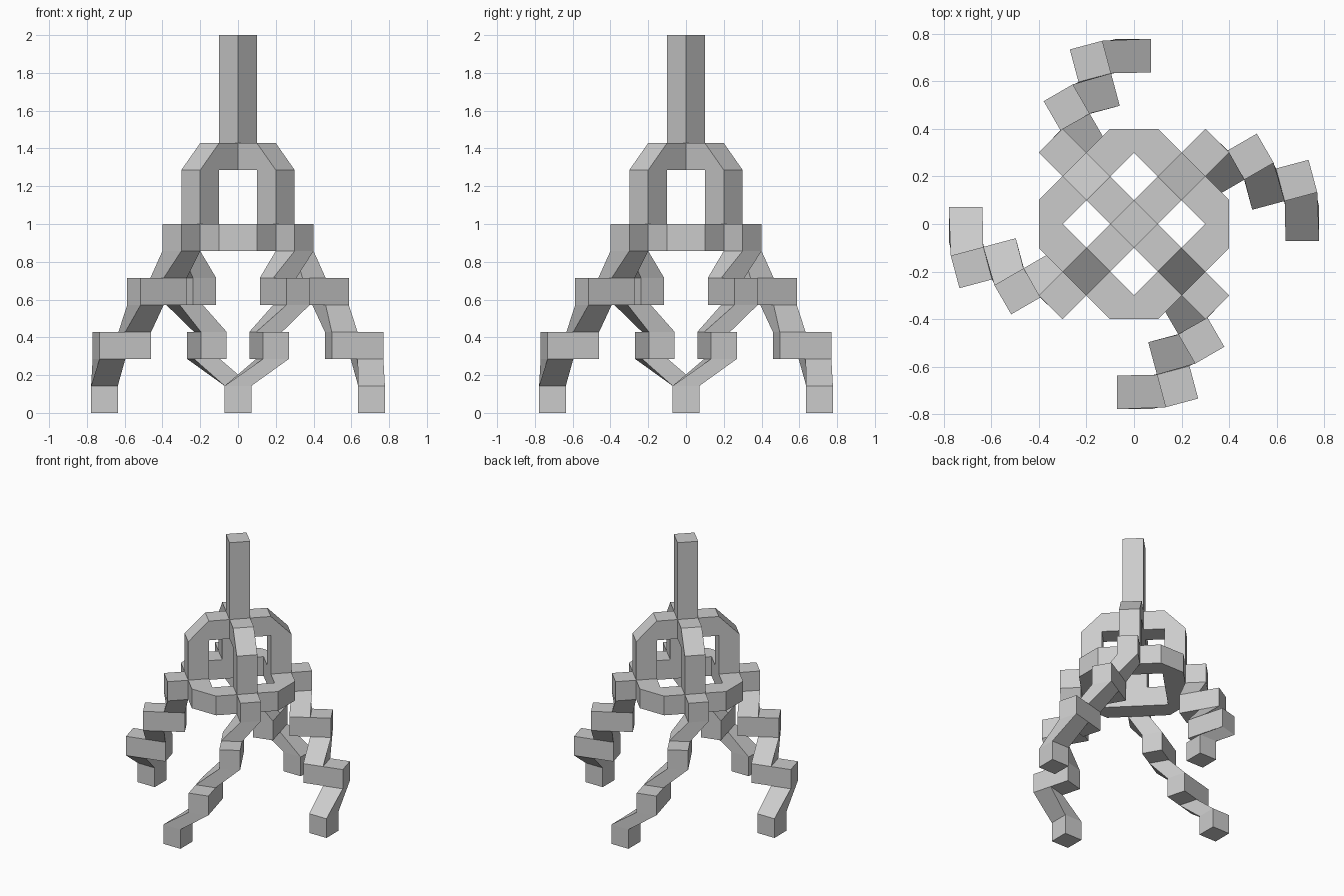
import bpy
from math import cos, sin, radians

if "Cube" in bpy.data.objects:
    bpy.data.objects.remove(bpy.data.objects["Cube"])

U = 2 / 14            # height of one step
D = 0.2 / 2 ** 0.5    # width of the square section
parts, uses = {}, {}


def square(r, ang, h=D / 2):
    """Counter-clockwise square, centred at radius r and turned to face ang."""
    c, s = cos(radians(ang)), sin(radians(ang))
    return [((r + a) * c - b * s, (r + a) * s + b * c)
            for a, b in ((-h, -h), (h, -h), (h, h), (-h, h))]


def turn(pts, ang):
    c, s = cos(radians(ang)), sin(radians(ang))
    return [(x * c - y * s, x * s + y * c) for x, y in pts]


def cell(part, low, z0, z1, high=None):
    """Solid between two outlines; faces shared by two cells are dropped later."""
    key = lambda p, z: (round(p[0], 4) + 0.0, round(p[1], 4) + 0.0, round(z, 4))
    b = [key(p, z0) for p in low]
    t = [key(p, z1) for p in (high or low)]
    n = len(b)
    faces = [b[::-1], t] + [[b[i], b[(i + 1) % n], t[(i + 1) % n], t[i]] for i in range(n)]
    for f in faces:
        f = list(dict.fromkeys(f))
        if len(f) > 2:
            k = frozenset(f)
            uses[k] = uses.get(k, 0) + 1
            parts.setdefault(part, []).append(f)


# centre post and the hub of the crossed arches
cell("arch_frame", square(0, 45), 9 * U, 10 * U)
cell("centre_post", square(0, 45), 10 * U, 2)

for k in range(4):
    a = 45 + 90 * k
    corner = square(2 * D, a)

    # arch: upright, bevelled shoulder and horizontal arm
    cell("arch_frame", corner, 7 * U, 9 * U)
    cell("arch_frame", corner, 9 * U, 10 * U, [corner[0], corner[0], corner[3], corner[3]])
    cell("arch_frame", square(D, a), 9 * U, 10 * U)

    # ring: diagonal corner block and chamfered side
    cell("base_ring", corner, 6 * U, 7 * U)
    for shape in ([(.1, .2), (.2, .3), (.1, .4), (0, .3)],
                  [(0, .3), (.1, .4), (-.1, .4)],
                  [(-.1, .2), (0, .3), (-.1, .4), (-.2, .3)]):
        cell("base_ring", turn(shape, 90 * k), 6 * U, 7 * U)

    # leg: steps outward, then twists down 15 degrees, three times
    leg = f"leg_{k + 1}"
    cell(leg, square(3 * D, a), 6 * U, 7 * U)
    for i in range(3):
        r, z, b = (3 + i) * D, (6 - 2 * i) * U, a - 15 * (i + 1)
        cell(leg, square(r, b), z - U, z, square(r, b + 15))
        cell(leg, square(r, b), z - 2 * U, z - U)
        if i < 2:
            cell(leg, square(r + D, b), z - 2 * U, z - U)

# make one flat-shaded object per part, keeping outer faces only
for name, faces in parts.items():
    faces = [f for f in faces if uses[frozenset(f)] == 1]
    index = {}
    polys = [[index.setdefault(v, len(index)) for v in f] for f in faces]
    mesh = bpy.data.meshes.new(name)
    mesh.from_pydata(list(index), [], polys)
    mesh.update()
    bpy.context.collection.objects.link(bpy.data.objects.new(name, mesh))
